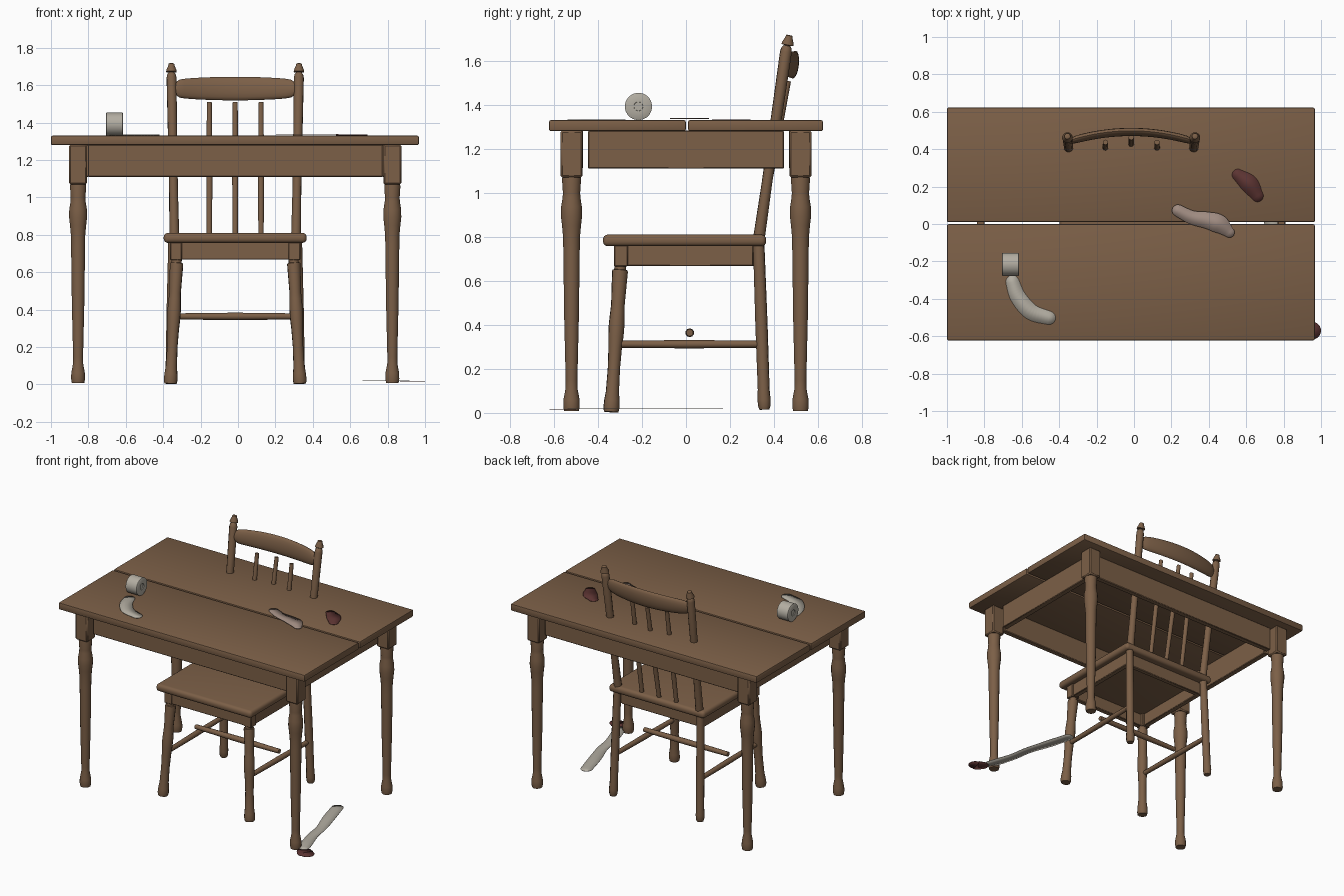
import bpy, bmesh, math
from mathutils import Vector

if "Cube" in bpy.data.objects:
    bpy.data.objects.remove(bpy.data.objects["Cube"])

CX = -0.015  # centre line of the furniture


def material(name, rgb):
    m = bpy.data.materials.new(name)
    m.diffuse_color = (*rgb, 1)
    m.use_nodes = True
    m.node_tree.nodes["Principled BSDF"].inputs["Base Color"].default_value = m.diffuse_color
    return m


WOOD = material("wood", (0.2, 0.115, 0.063))
CLOTH = material("cloth", (0.45, 0.42, 0.36))
STAINED = material("stained_cloth", (0.35, 0.26, 0.22))
RED = material("dark_red", (0.107, 0.034, 0.032))


def finish(name, bm, mat, angle=40):
    me = bpy.data.meshes.new(name)
    bmesh.ops.recalc_face_normals(bm, faces=bm.faces[:])
    bm.to_mesh(me)
    bm.free()
    me.shade_smooth()
    me.set_sharp_from_angle(angle=math.radians(angle))
    me.materials.append(mat)
    ob = bpy.data.objects.new(name, me)
    bpy.context.scene.collection.objects.link(ob)
    return ob


def box(name, x, y, z, bevel=0.004, seg=1, mat=WOOD):
    bm = bmesh.new()
    bmesh.ops.create_cube(bm, size=1)
    for v in bm.verts:
        v.co = [(a + b) / 2 + c * (b - a) for (a, b), c in zip((x, y, z), v.co)]
    bmesh.ops.bevel(bm, geom=bm.edges[:], offset=bevel, segments=seg, affect='EDGES', profile=0.5)
    return finish(name, bm, mat)


def loft(name, rings, mat=WOOD):
    bm = bmesh.new()
    rows = [[bm.verts.new(p) for p in r] for r in rings]
    for a, b in zip(rows, rows[1:]):
        n = len(a)
        for i in range(n):
            bm.faces.new((a[i], a[(i + 1) % n], b[(i + 1) % n], b[i]))
    bm.faces.new(rows[0])
    bm.faces.new(rows[-1])
    return finish(name, bm, mat)


def turned(name, p0, p1, profile, sides=12, mat=WOOD):
    """Turned part: profile of (fraction along axis, radius) between two points."""
    p0, p1 = Vector(p0), Vector(p1)
    q = (p1 - p0).to_track_quat('Z', 'Y')
    rings = []
    for t, r in profile:
        c = p0.lerp(p1, t)
        rings.append([c + q @ Vector((r * math.cos(a), r * math.sin(a), 0))
                      for a in (2 * math.pi * (i + .5) / sides for i in range(sides))])
    return loft(name, rings, mat)


def ribbon(name, pts, z, mat):
    """Flat strip with rounded ends through points (x, y, half width)."""
    P = [Vector(p) for p in pts]
    P = [2 * P[0] - P[1]] + P + [2 * P[-1] - P[-2]]
    path = []
    for i in range(1, len(P) - 2):
        a, b, c, d = P[i - 1:i + 3]
        for k in range(6):
            t = k / 6
            path.append(0.5 * (2 * b + (c - a) * t + (2 * a - 5 * b + 4 * c - d) * t * t
                               + (3 * b - a - 3 * c + d) * t ** 3))
    path.append(P[-2])
    st = []
    for i, p in enumerate(path):
        t = (path[min(i + 1, len(path) - 1)] - path[max(i - 1, 0)]).xy.normalized()
        st.append((p.xy, t, p.z))

    def cap(s, sign):
        c, t, w = s
        return [(c + t * sign * w * k, t, w * math.sqrt(1 - k * k)) for k in (.35, .65, .88, .99)]
    st = cap(st[0], -1)[::-1] + st + cap(st[-1], 1)
    bm = bmesh.new()
    rows = []
    for c, t, w in st:
        n = Vector((-t.y, t.x)) * w
        rows.append([bm.verts.new((*(c + n), z)), bm.verts.new((*(c - n), z))])
    for a, b in zip(rows, rows[1:]):
        bm.faces.new((a[0], a[1], b[1], b[0]))
    ob = finish(name, bm, mat)
    m = ob.modifiers.new("thickness", 'SOLIDIFY')
    m.thickness = 0.003
    m.offset = 0
    return ob


# Table top in two leaves
box("table_top_front", (-1, .967), (-.622, -.001), (1.28, 1.33), .008, 2)
box("table_top_back", (-1, .967), (.010, .622), (1.28, 1.33), .008, 2)

# Table aprons and legs
LEG = [(0, .034), (.02, .038), (.05, .037), (.1, .027), (.13, .027), (.4, .034), (.68, .038),
       (.74, .039), (.79, .044), (.83, .049), (.87, .048), (.91, .041), (.93, .040), (.985, .044), (1, .042)]
for s, side in ((-1, "left"), (1, "right")):
    xs = sorted((CX + s * .783, CX + s * .824))
    box(f"table_{side}_apron", xs, (-.445, .445), (1.11, 1.282))
    for d, end in ((-1, "front"), (1, "back")):
        x, y = CX + s * .84, d * .52
        box(f"table_{end}_{side}_leg_block", (x - .048, x + .048), (y - .05, y + .05), (1.07, 1.282), .008)
        turned(f"table_{end}_{side}_leg", (x, y, .008), (x, y, 1.075), LEG, 16)
for d, end in ((-1, "front"), (1, "back")):
    box(f"table_{end}_apron", (CX - .788, CX + .788), sorted((d * .467, d * .507)), (1.11, 1.282))

# Chair seat and its frame
box("seat", (CX - .382, CX + .382), (-.377, .364), (.757, .81), .022, 4)
box("seat_front_rail", (CX - .31, CX + .31), (-.322, -.285), (.667, .77))
box("seat_back_rail", (CX - .31, CX + .31), (.275, .31), (.667, .77))

# Chair legs, posts, finials and side rungs
CHAIR_LEG = [(0, .033), (.03, .037), (.08, .035), (.14, .03), (.3, .028), (.44, .031), (.52, .035),
             (.6, .036), (.68, .033), (.73, .031), (.95, .036), (.965, .035), (.968, .027), (1, .027)]
for s, side in ((-1, "left"), (1, "right")):
    def X(v):
        return CX + s * v
    box(f"seat_{side}_rail", sorted((X(.30), X(.338))), (-.27, .305), (.667, .77))
    box(f"seat_{side}_corner_block", sorted((X(.285), X(.348))), (-.327, -.264), (.665, .77))
    turned(f"chair_front_{side}_leg", (X(.346), -.34, .004), (X(.312), -.298, .672), CHAIR_LEG)
    turned(f"chair_back_{side}_leg", (X(.347), .356, .015), (X(.332), .330, .775),
           [(0, .022), (.02, .028), (.06, .03), (.12, .027), (.5, .028), (1, .026)], 10)
    turned(f"back_{side}_post", (X(.325), .328, .77), (X(.341), .458, 1.668),
           [(0, .027), (.3, .024), (.6, .025), (.97, .027), (.99, .023), (1, .015)], 10)
    turned(f"{side}_finial", (X(.341), .459, 1.66), (X(.341), .470, 1.716),
           [(0, .012), (.15, .014), (.2, .029), (.35, .028), (.8, .017), (.95, .016), (1, .012)])
    turned(f"chair_{side}_rung", (X(.33), -.315, .312), (X(.338), .345, .312),
           [(0, .016), (.5, .019), (1, .016)], 10)
turned("chair_cross_rung", (CX - .335, .017, .364), (CX + .335, .017, .364),
       [(0, .016), (.5, .02), (1, .016)], 10)

# Back spindles
for i, (x, y) in enumerate(((-.138, .437), (0, .463), (.138, .437))):
    turned(f"back_spindle_{i + 1}", (CX + x, .325, .79), (CX + x, y, 1.508),
           [(0, .015), (.5, .017), (1, .014)], 10)

# Curved crest rail
rings = []
for i in range(25):
    u = -1 + i / 12
    end = (1 - abs(u) ** 14) ** .5 if abs(u) < 1 else 0
    h = (.049 + .014 * (1 - u * u)) * (.6 + .4 * end)
    w = .021 * (.6 + .4 * end)
    ring = []
    for k in range(16):
        a = 2 * math.pi * k / 16
        dz = h * math.sin(a)
        ring.append((CX + u * .325, .492 - .048 * u * u + w * math.cos(a) + .1 * dz, 1.582 + dz))
    rings.append(ring)
loft("crest_rail", rings)

# Bandage roll with recessed core
turned("bandage_roll", (-.706, -.216, 1.392), (-.615, -.216, 1.392),
       [(.06, .02), (0, .021), (0, .058), (.03, .062), (.97, .062), (1, .058), (1, .021), (.94, .02)], 24, CLOTH)

# Loose strips and stains on table and floor
ribbon("unrolled_bandage", [(-.65, -.31, .036), (-.62, -.39, .042), (-.55, -.47, .043), (-.455, -.502, .036)],
       1.334, CLOTH)
ribbon("used_bandage", [(.235, .072, .032), (.31, .035, .037), (.39, .02, .045), (.455, .0, .05),
                        (.51, -.045, .028)], 1.337, STAINED)
ribbon("table_stain", [(.556, .262, .032), (.615, .215, .048), (.66, .15, .032)], 1.334, RED)
ribbon("floor_bandage", [(.705, .128, .04), (.75, -.03, .042), (.80, -.19, .036), (.82, -.31, .036),
                         (.855, -.43, .04), (.88, -.50, .038)], .019, CLOTH)
ribbon("floor_stain", [(.915, -.55, .05), (.935, -.565, .056), (.952, -.57, .048)], .017, RED)
